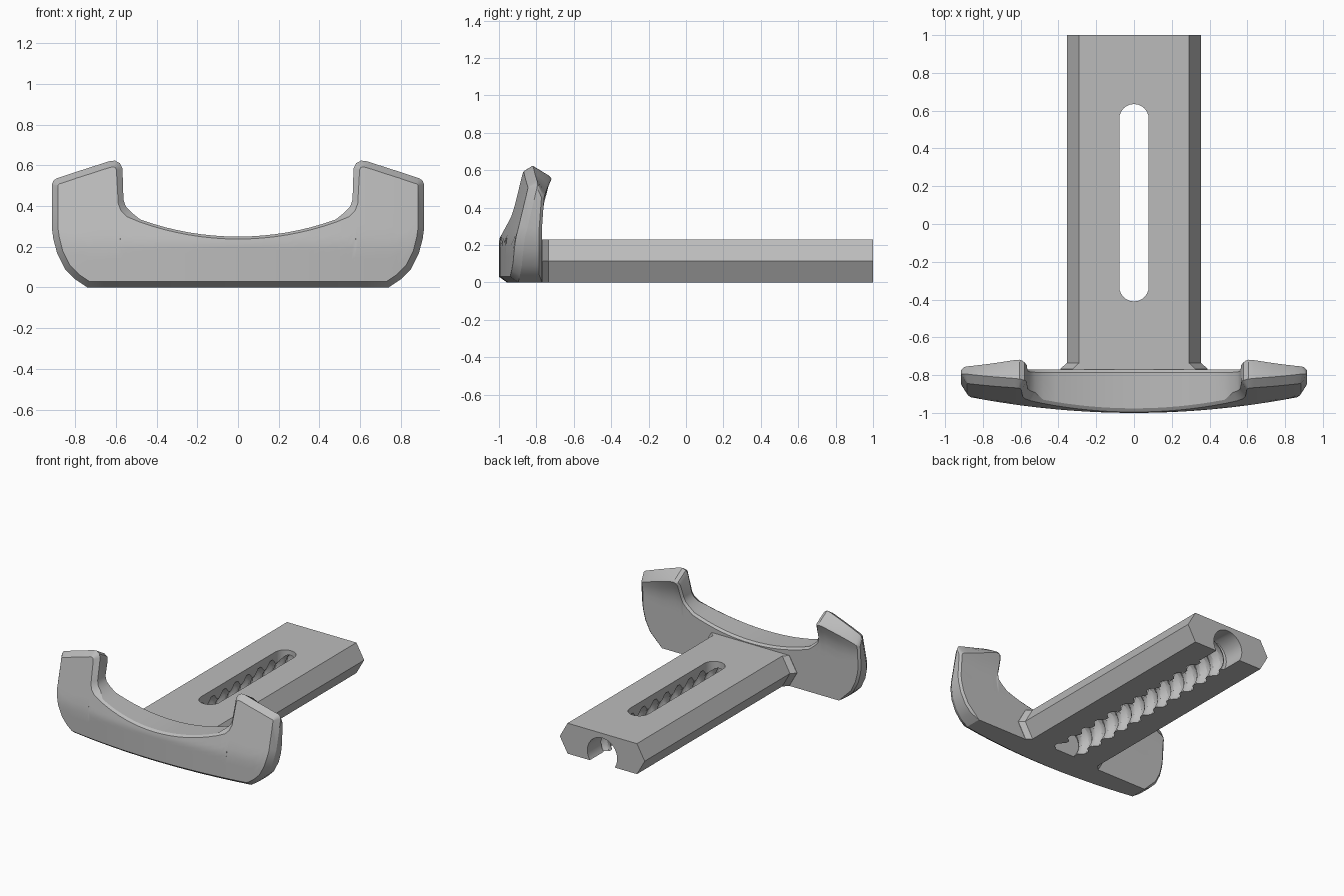
import bpy, bmesh, math
from mathutils import Vector

if "Cube" in bpy.data.objects:
    bpy.data.objects.remove(bpy.data.objects["Cube"])

grey = bpy.data.materials.new("plain grey")
grey.use_nodes = True
GREY = (0.5, 0.5, 0.5, 1)
grey.diffuse_color = GREY
grey.node_tree.nodes["Principled BSDF"].inputs["Base Color"].default_value = GREY


def finish(bm, name):
    bmesh.ops.recalc_face_normals(bm, faces=bm.faces)
    mesh = bpy.data.meshes.new(name)
    bm.to_mesh(mesh)
    bm.free()
    obj = bpy.data.objects.new(name, mesh)
    bpy.context.collection.objects.link(obj)
    mesh.materials.append(grey)
    return obj


def skin(bm, rings):
    """Join closed rings of vertices with quads."""
    for a, b in zip(rings, rings[1:]):
        for i in range(len(a)):
            j = (i + 1) % len(a)
            bm.faces.new((a[i], a[j], b[j], b[i]))


def loft(name, rings):
    """Capped solid through rings of points."""
    bm = bmesh.new()
    vs = [[bm.verts.new(p) for p in ring] for ring in rings]
    skin(bm, vs)
    bm.faces.new(vs[0])
    bm.faces.new(vs[-1])
    return finish(bm, name)


def smooth(obj, angle):
    bpy.ops.object.select_all(action='DESELECT')
    obj.select_set(True)
    bpy.context.view_layer.objects.active = obj
    bpy.ops.object.shade_smooth_by_angle(angle=math.radians(angle))


# Jaw: columns of (x, bottom z, top z) for one half, then mirrored
R = 1.42
half = [(x, 0, 0.25 + R - math.sqrt(R * R - x * x)) for x in (i * 0.06 for i in range(9))]
half += [(.525, 0, .37), (.55, 0, .395), (.563, 0, .43), (.568, 0, .585),
         (.58, 0, .61), (.605, 0, .624), (.635, 0, .62), (.74, 0, .586),
         (.80, .04, .567), (.85, .09, .55), (.89, .17, .537), (.908, .24, .525), (.915, .29, .505)]
columns = [(-x, b, t) for x, b, t in half[:0:-1]] + half
n = len(columns)
outline = [Vector((x, b)) for x, b, t in columns] + [Vector((x, t)) for x, b, t in columns[::-1]]


def inset(points, amount):
    """Move each outline point inward by amount(point)."""
    out = []
    for i, p in enumerate(points):
        d1 = (p - points[i - 1]).normalized()
        d2 = (points[(i + 1) % len(points)] - p).normalized()
        d = (d1 + d2).normalized()
        out.append(p + Vector((-d.y, d.x)) * amount(p) / max(d.dot(d1), 0.7))
    return out


def front_y(p):
    return -1 + 0.09 * (p.x / 0.9) ** 2 + 0.24 * max(0, p.y - 0.22)


def back_y(p):
    t = min(max((p.y - 0.36) / 0.2, 0), 1)
    return -0.77 + 0.055 * t * t


def front_inset(p):
    return 0.012 if abs(p.x) < 0.5 and p.y > 0.1 else 0.03


def back_inset(p):
    return 0.015 if p.y > 0.01 else 0


def lip(p):
    """Slope the tip tops down toward the back."""
    drop = 0.055 * min(max((p.y - 0.45) / 0.06, 0), 1)
    return Vector((p.x, p.y - drop))


bm = bmesh.new()
front = inset(outline, front_inset)
shoulder = [lip(p) for p in outline]
back = inset(shoulder, back_inset)
sides = [[(p, front_y(q)) for p, q in zip(front, front)],
         [(p, front_y(p) + front_inset(p) * 1.4) for p in outline],
         [(p, back_y(p) - back_inset(p)) for p in shoulder],
         [(p, back_y(p)) for p in back]]
rings = [[bm.verts.new((p.x, y, p.y)) for p, y in ring] for ring in sides]
skin(bm, rings)

# Curved front and back faces as grids between bottom and top edges
ROWS = 10
for ring, points, depth in ((rings[0], front, front_y), (rings[-1], back, back_y)):
    grid = []
    for i in range(n):
        lo, hi = points[i], points[2 * n - 1 - i]
        mids = [lo.lerp(hi, k / ROWS) for k in range(1, ROWS)]
        grid.append([ring[i]] + [bm.verts.new((p.x, depth(p), p.y)) for p in mids]
                    + [ring[2 * n - 1 - i]])
    # the outermost columns share their end edge with the ring
    for a, b in zip(grid, grid[1:]):
        for k in range(ROWS):
            bm.faces.new((a[k], b[k], b[k + 1], a[k + 1]))
    for col in (grid[0], grid[-1]):
        bm.faces.new(col)
bmesh.ops.dissolve_degenerate(bm, dist=0.0001, edges=bm.edges)
jaw = finish(bm, "curved_jaw")
smooth(jaw, 28)

# Sliding bar: six-sided section, flared where it meets the jaw
section = [(-.29, 0), (.29, 0), (.355, .115), (.29, .23), (-.29, .23), (-.355, .115)]
bar = loft("slide_bar", [[(x + math.copysign(f, x), y, z) for x, z in section]
                         for y, f in ((-.85, .035), (-.767, .035), (-.735, 0), (1, 0))])

# Threaded bore, open along the underside
PITCH, SEG, STEPS = 0.14, 32, 112
START, STOP = -0.74, 0.83


def bore_ring(y, radius):
    angles = [2 * math.pi * k / SEG for k in range(SEG)]
    return [(radius(a, y) * math.cos(a), y, 0.07 + radius(a, y) * math.sin(a)) for a in angles]


def thread(a, y):
    wave = abs(((y / PITCH + a / (2 * math.pi)) % 1) * 2 - 1)
    return 0.105 + 0.032 * min(max(wave * 2 - 0.5, 0), 1)


def plain(a, y):
    return 0.125


bore_rings = [bore_ring(START + (STOP - START) * k / STEPS, thread) for k in range(STEPS + 1)]
bore_rings += [bore_ring(y, plain) for y in (STOP + 0.005, 1.1)]
bore = loft("bore_cutter", bore_rings)

# Rounded slot through the top
W = 0.078
slot_path = [(W * math.cos(math.pi * k / 12), c + W * math.sin(math.pi * k / 12))
             for c, ks in ((.557, range(13)), (-.332, range(12, 25))) for k in ks]
slot = loft("slot_cutter", [[(x, y, z) for x, y in slot_path] for z in (.08, .4)])

for cutter in (bore, slot):
    mod = bar.modifiers.new(cutter.name, 'BOOLEAN')
    mod.operation = 'DIFFERENCE'
    mod.solver = 'EXACT'
    mod.object = cutter
    bpy.context.view_layer.objects.active = bar
    bpy.ops.object.modifier_apply(modifier=mod.name)
    bpy.data.objects.remove(cutter)
smooth(bar, 25)
